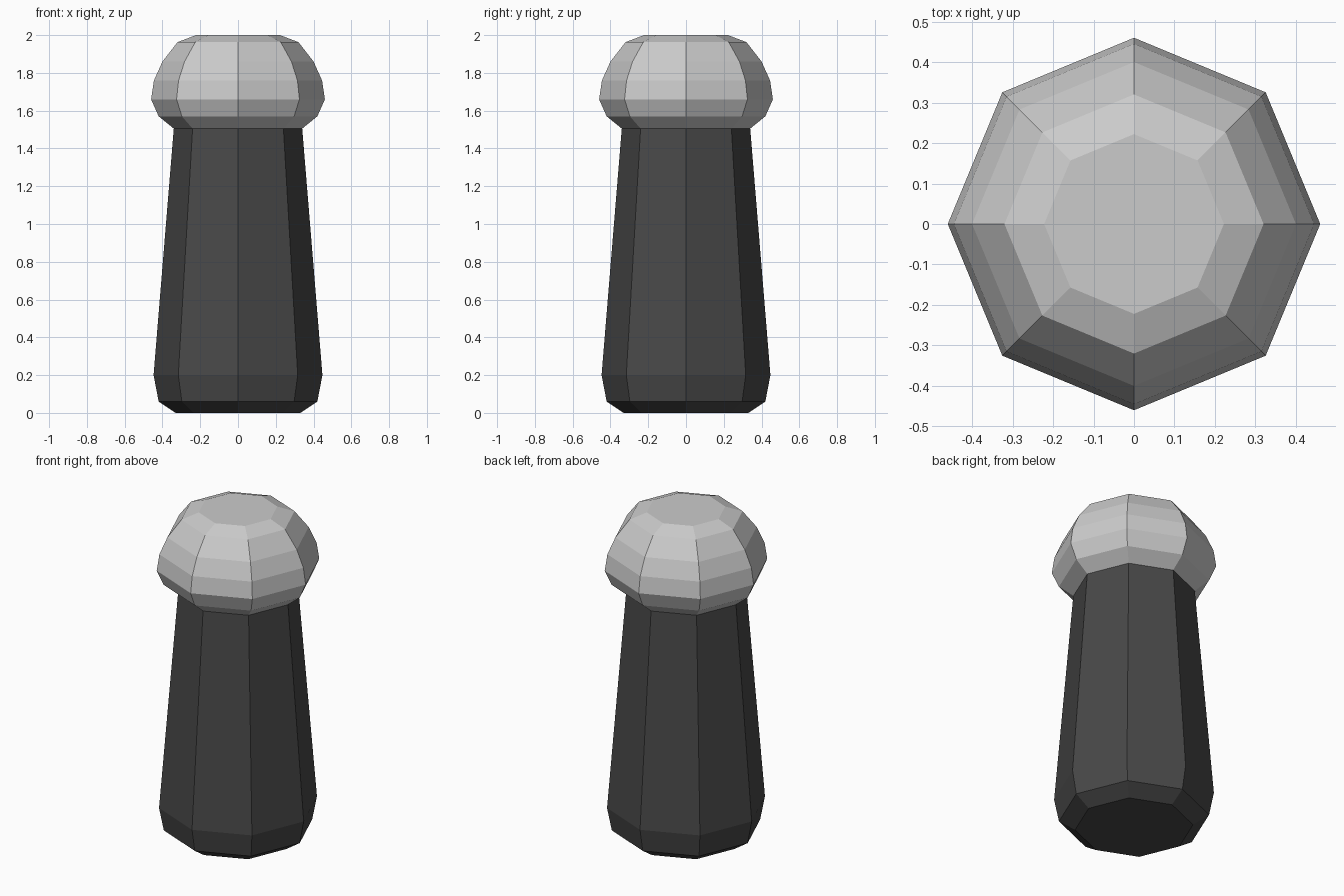
import bpy, bmesh
from math import cos, sin, tau

if "Cube" in bpy.data.objects:
    bpy.data.objects.remove(bpy.data.objects["Cube"])

SIDES = 8


def lathe(name, profile, color=None, cap_bottom=False, cap_top=False):
    """Spin an (r, z) profile into a flat-faced octagonal shell."""
    bm = bmesh.new()
    rings = [[bm.verts.new((r * cos(tau * i / SIDES), r * sin(tau * i / SIDES), z))
              for i in range(SIDES)] for r, z in profile]
    for low, high in zip(rings, rings[1:]):
        for i in range(SIDES):
            j = (i + 1) % SIDES
            bm.faces.new((low[i], low[j], high[j], high[i]))
    if cap_bottom:
        bm.faces.new(rings[0][::-1])
    if cap_top:
        bm.faces.new(rings[-1])
    mesh = bpy.data.meshes.new(name)
    bm.to_mesh(mesh)
    bm.free()
    obj = bpy.data.objects.new(name, mesh)
    bpy.context.collection.objects.link(obj)
    if color:
        mat = bpy.data.materials.new(name + "_material")
        mat.diffuse_color = color
        mat.use_nodes = True
        mat.node_tree.nodes["Principled BSDF"].inputs["Base Color"].default_value = mat.diffuse_color
        mesh.materials.append(mat)
    return obj


# Dark tapered post with a chamfered foot
lathe("post", [(0.33, 0), (0.42, 0.06), (0.447, 0.2), (0.34, 1.505)],
      color=(0.065, 0.065, 0.065, 1), cap_bottom=True)

# Grey rounded cap, meeting the post at its top rim
lathe("cap", [(0.34, 1.505), (0.42, 1.57), (0.46, 1.66), (0.445, 1.76),
              (0.40, 1.86), (0.32, 1.963), (0.222, 2.0)], cap_top=True)
